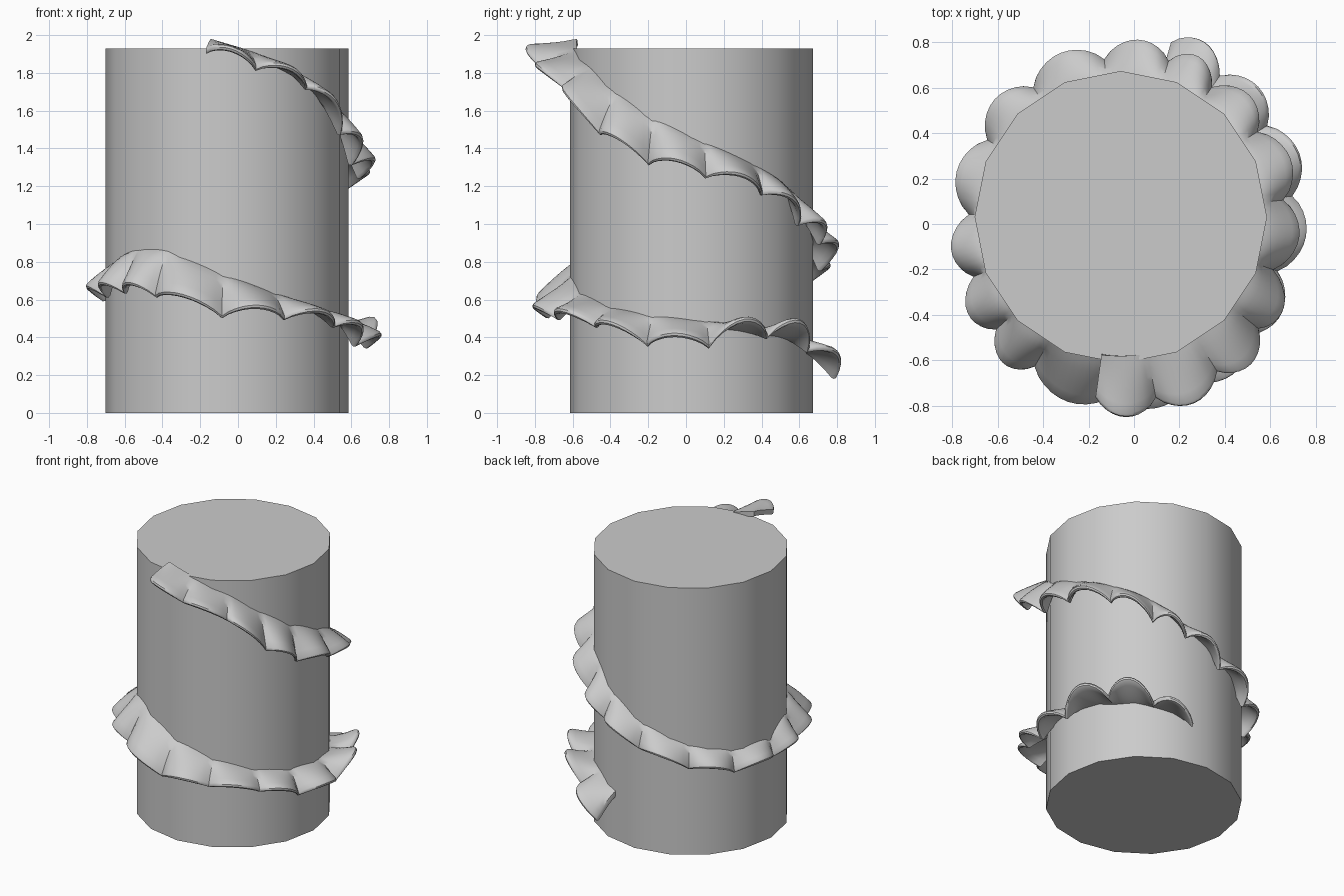
import bpy, bmesh, math

if "Cube" in bpy.data.objects:
    bpy.data.objects.remove(bpy.data.objects["Cube"])

CX, CY, RADIUS, HEIGHT = -0.058, 0.03, 0.643, 1.93

grey = bpy.data.materials.new("plain grey")
grey.diffuse_color = (0.6, 0.6, 0.6, 1)
grey.use_nodes = True
grey.node_tree.nodes["Principled BSDF"].inputs["Base Color"].default_value = grey.diffuse_color


def finish(bm, name, angle):
    bmesh.ops.recalc_face_normals(bm, faces=bm.faces)
    me = bpy.data.meshes.new(name)
    bm.to_mesh(me)
    bm.free()
    me.materials.append(grey)
    ob = bpy.data.objects.new(name, me)
    bpy.context.collection.objects.link(ob)
    bpy.ops.object.select_all(action='DESELECT')
    bpy.context.view_layer.objects.active = ob
    ob.select_set(True)
    bpy.ops.object.shade_smooth_by_angle(angle=math.radians(angle))
    return ob


# Trunk: sixteen-sided column
bm = bmesh.new()
bmesh.ops.create_cone(bm, cap_ends=True, segments=16, radius1=RADIUS,
                      radius2=RADIUS, depth=HEIGHT)
bmesh.ops.translate(bm, verts=bm.verts, vec=(CX, CY, HEIGHT / 2))
finish(bm, "trunk", 40)

# Creases of the spiral: angle from the front, root height, lip height, lip radius
CREASES = [
    (-8, 1.98, 1.90, .80), (11, 1.92, 1.81, .81), (32, 1.83, 1.71, .80),
    (51, 1.70, 1.47, .78), (71, 1.57, 1.31, .71), (96, 1.44, 1.24, .72),
    (122, 1.32, 1.15, .71), (145, 1.20, .99, .70), (163, 1.06, .89, .72),
    (186, .92, .75, .70), (214, .80, .64, .69), (240, .74, .58, .68),
    (269, .74, .59, .67), (292, .82, .61, .70), (312, .88, .63, .74),
    (330, .87, .61, .76), (358, .74, .50, .78), (383, .64, .49, .78),
    (408, .56, .45, .77), (431, .52, .35, .73), (457, .49, .34, .76),
    (482, .45, .39, .76), (505, .42, .32, .76), (524, .36, .18, .80)]
STEPS, ACROSS, THICK, ROOT = 10, 7, 0.034, 0.61


def section(a, b, s, rise):
    """Closed radial section of a lobe at fraction s between two creases."""
    ang, zi, zl, rl = (p + (q - p) * s for p, q in zip(a, b))
    bulge = math.sin(math.pi * s) ** 0.8 if 0 < s < 1 else 0
    zl += THICK / 2 + rise * bulge
    rl += 0.075 * bulge - THICK / 2
    mid = []
    for k in range(ACROSS):
        v = k / (ACROSS - 1)
        mid.append((ROOT + (rl - ROOT) * v, zi - THICK / 2 + (zl - zi + THICK / 2) * v ** 1.35))
    top, low = [], []
    for k, (r, z) in enumerate(mid):
        p, q = mid[max(k - 1, 0)], mid[min(k + 1, ACROSS - 1)]
        dr, dz = q[0] - p[0], q[1] - p[1]
        n = math.hypot(dr, dz)
        dr, dz = dr / n, dz / n
        h = THICK / 2
        top.append((r - dz * h, z + dr * h))
        low.append((r + dz * h, z - dr * h))
    # rounded lip
    r, z = mid[-1]
    lip = []
    for d in (45, 0, -45):
        c, s_ = math.cos(math.radians(d)) * h, math.sin(math.radians(d)) * h
        lip.append((r + dr * c - dz * s_, z + dz * c + dr * s_))
    t = math.radians(ang)
    return [(CX + r * math.sin(t), CY - r * math.cos(t), z)
            for r, z in top + lip + low[::-1]]


# Spiral frill: scalloped shelf winding down the trunk
bm = bmesh.new()
rings = []
for i, (a, b) in enumerate(zip(CREASES, CREASES[1:])):
    rise = 0.11 if a[0] in (457, 482) else 0.055
    last = i == len(CREASES) - 2
    for j in range(STEPS + last):
        rings.append([bm.verts.new(p) for p in section(a, b, j / STEPS, rise)])
for p, q in zip(rings, rings[1:]):
    n = len(p)
    for k in range(n):
        bm.faces.new((p[k], p[(k + 1) % n], q[(k + 1) % n], q[k]))
bm.faces.new(rings[0])
bm.faces.new(rings[-1][::-1])
finish(bm, "spiral_frill", 40)
